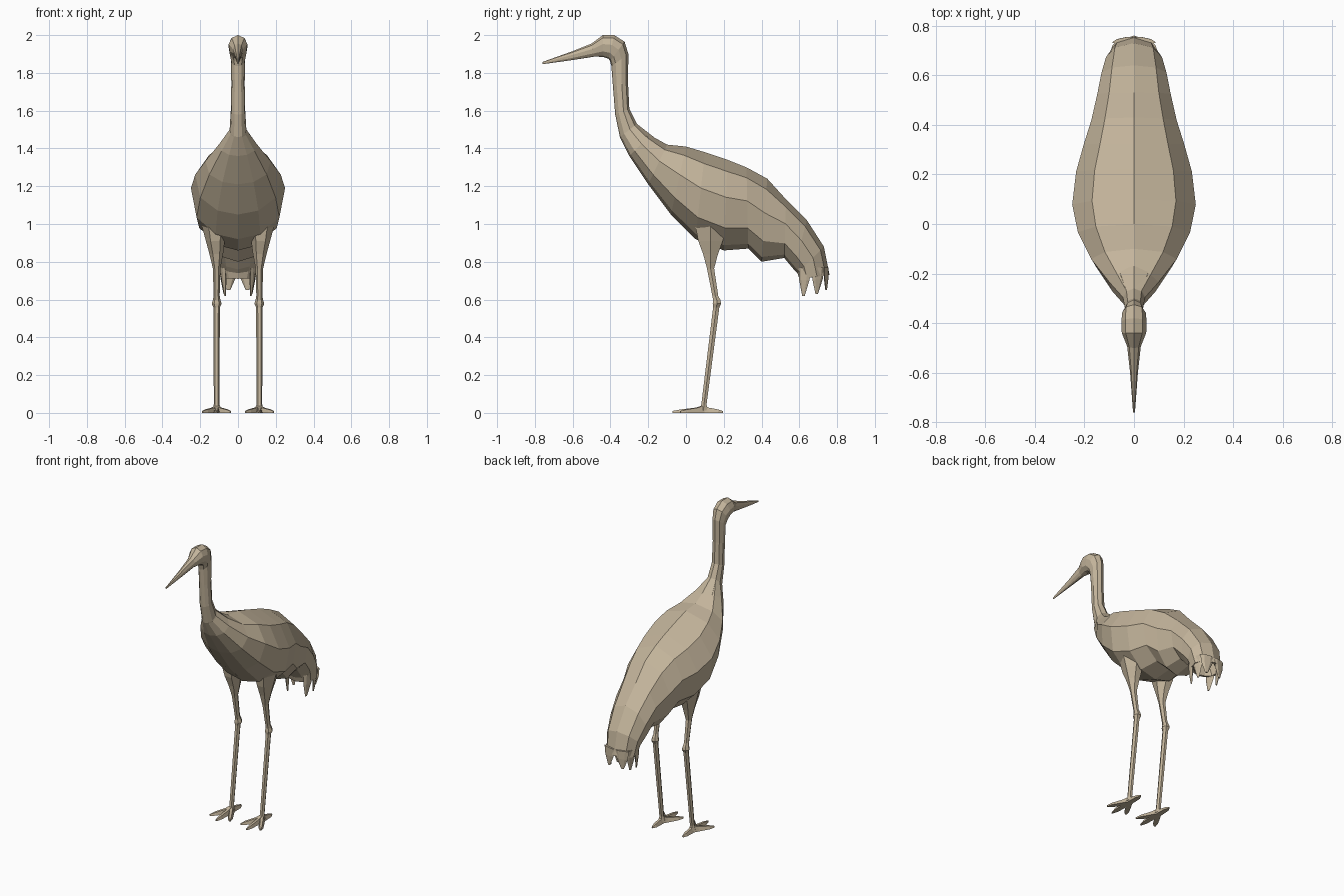
import bpy, bmesh, math
from mathutils import Vector as V

mat = bpy.data.materials.new("plumage")
mat.diffuse_color = (0.55, 0.46, 0.33, 1)


def ring(c, u, v, angles):
    """Cross-section around c with half axes u and v."""
    return [V(c) + V(u) * math.cos(math.radians(a)) + V(v) * math.sin(math.radians(a)) for a in angles]


def loft(name, rings, mirror=False):
    """Skin a row of rings, cap both ends, optionally mirror across x."""
    bm = bmesh.new()
    rows = [[bm.verts.new(p) for p in r] for r in rings]
    n = len(rows[0])
    for a, b in zip(rows, rows[1:]):
        for i in range(n):
            j = (i + 1) % n
            bm.faces.new((a[i], a[j], b[j], b[i]))
    bm.faces.new(rows[0][::-1])
    bm.faces.new(rows[-1])
    bmesh.ops.recalc_face_normals(bm, faces=bm.faces)
    me = bpy.data.meshes.new(name)
    bm.to_mesh(me)
    bm.free()
    me.materials.append(mat)
    ob = bpy.data.objects.new(name, me)
    bpy.context.collection.objects.link(ob)
    if mirror:
        m = ob.modifiers.new("mirror", 'MIRROR')
        m.use_mirror_merge = False
    return ob


DEC = [90, 48, 10, -30, -62, -90, -118, -150, 170, 132]
HEX = [0, 60, 120, 180, 240, 300]


def section(ty, tz, by, bz, hw):
    """Body ring from its upper and lower outline points and half width."""
    t, b = V((0, ty, tz)), V((0, by, bz))
    return ring((t + b) / 2, (hw, 0, 0), (t - b) / 2, DEC)


# bill, head and neck
loft("head_and_neck", [section(*s) for s in [
    (-.76, 1.858, -.76, 1.846, .004), (-.60, 1.915, -.60, 1.868, .016),
    (-.50, 1.955, -.485, 1.886, .028), (-.44, 2.0, -.44, 1.885, .050),
    (-.38, 2.0, -.41, 1.875, .052), (-.325, 1.965, -.402, 1.862, .048),
    (-.305, 1.90, -.395, 1.835, .038), (-.307, 1.75, -.387, 1.73, .036),
    (-.30, 1.61, -.375, 1.58, .039), (-.26, 1.53, -.35, 1.46, .045),
    (-.17, 1.46, -.29, 1.35, .09)]])

# body with folded wings, ending in a recessed tail opening
loft("body", [section(*s) for s in [
    (-.26, 1.53, -.35, 1.46, .044), (-.19, 1.47, -.30, 1.36, .10),
    (-.10, 1.42, -.20, 1.21, .175), (0, 1.41, -.08, 1.05, .23),
    (.10, 1.38, .05, .92, .253), (.22, 1.34, .20, .86, .237),
    (.32, 1.30, .33, .87, .205), (.43, 1.24, .40, .80, .175),
    (.53, 1.13, .52, .82, .15), (.64, 1.02, .57, .76, .133),
    (.73, .88, .59, .74, .115), (.76, .73, .60, .71, .10),
    (.745, .73, .615, .71, .085), (.70, .82, .62, .79, .06)]])

# tail feather tips: base position, tip position, half axis along the feather width
for i, (base, tip, u) in enumerate([
        ((.045, .742, .77), (.05, .742, .65), (.045, -.01, 0)),
        ((.085, .70, .77), (.072, .692, .63), (-.012, .034, 0)),
        ((.080, .63, .77), (.068, .622, .62), (.012, .034, 0))]):
    u = V(u)
    v = V((-u.y, u.x, 0)).normalized() * .010
    mid = V(base).lerp(V(tip), .45)
    loft(f"tail_feather_{i + 1}", [ring(base, u, v, HEX), ring(mid, u * .8, v, HEX),
                                  ring(tip, u * .2, v * .4, HEX)], True)

# legs: thigh, ankle joint and shank (x, y, z, half width, half depth)
loft("legs", [ring((x, y, z), (rx, 0, 0), (0, ry, 0), HEX) for x, y, z, rx, ry in [
    (.12, .13, 1.02, .08, .10), (.12, .13, .91, .05, .075), (.115, .13, .84, .036, .045),
    (.113, .13, .765, .020, .022), (.113, .155, .62, .016, .018),
    (.113, .163, .598, .020, .022), (.113, .164, .578, .026, .026),
    (.113, .16, .558, .017, .019), (.113, .095, .045, .015, .016),
    (.113, .093, .012, .022, .024)]], True)

# toes: three forward, one back
for name, x, y in [("inner_toe", .04, -.03), ("middle_toe", .113, -.072),
                   ("outer_toe", .188, -.03), ("back_toe", .113, .196)]:
    a, b = V((.113, .093, 0)), V((x, y, 0))
    side = V((b.y - a.y, a.x - b.x, 0)).normalized()
    rings = []
    for f, w, h in [(0, .018, .042), (.25, .017, .028), (.75, .015, .018), (1, .004, .010)]:
        p = a.lerp(b, f)
        rings.append([p - side * w, p + side * w, p + side * w * .5 + V((0, 0, h)),
                      p - side * w * .5 + V((0, 0, h))])
    loft(name, rings, True)
